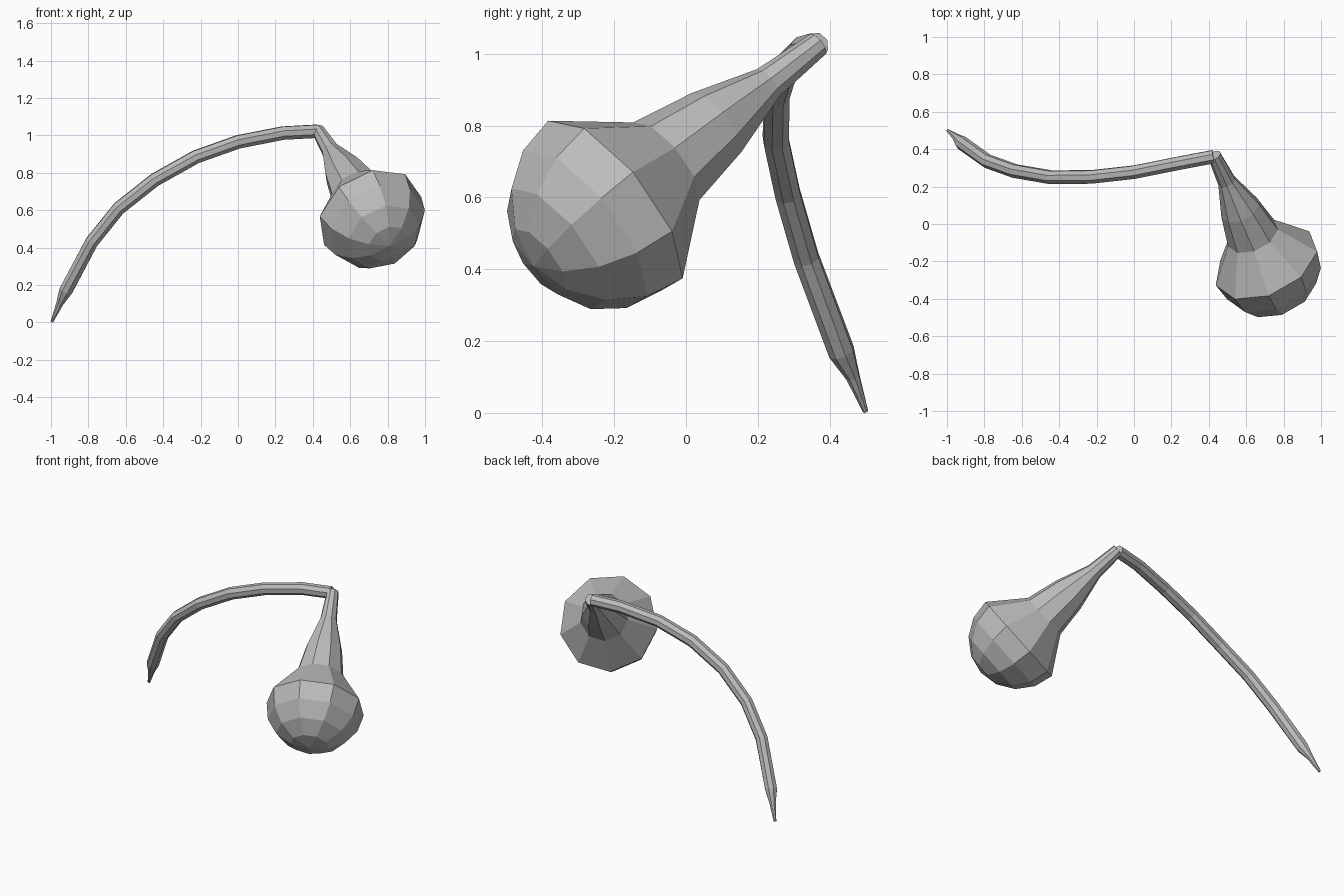
import bpy, bmesh, math
from mathutils import Vector

if "Cube" in bpy.data.objects:
    bpy.data.objects.remove(bpy.data.objects["Cube"], do_unlink=True)

grey = bpy.data.materials.new("mid_grey")
grey.use_nodes = True
colour = (0.5, 0.5, 0.5, 1)
grey.diffuse_color = colour
grey.node_tree.nodes["Principled BSDF"].inputs["Base Color"].default_value = colour


def sweep(name, path, radii, sides, ref):
    """Skin flat-faced rings along a path; a zero radius makes a point."""
    bm = bmesh.new()
    path = [Vector(p) for p in path]
    rings = []
    for i, (p, r) in enumerate(zip(path, radii)):
        tangent = Vector()
        if i > 0:
            tangent += (p - path[i - 1]).normalized()
        if i < len(path) - 1:
            tangent += (path[i + 1] - p).normalized()
        tangent.normalize()
        u = (ref - tangent * ref.dot(tangent)).normalized()
        v = u.cross(tangent)
        if r == 0:
            rings.append([bm.verts.new(p)])
            continue
        angles = [math.tau * k / sides for k in range(sides)]
        rings.append([bm.verts.new(p + r * (u * math.cos(a) + v * math.sin(a)))
                      for a in angles])
    for low, high in zip(rings, rings[1:]):
        for k in range(sides):
            n = (k + 1) % sides
            if len(high) == 1:
                bm.faces.new((low[k], low[n], high[0]))
            else:
                bm.faces.new((low[k], low[n], high[n], high[k]))
    for ring in (rings[0], rings[-1]):
        if len(ring) > 1:
            bm.faces.new(ring)
    bmesh.ops.recalc_face_normals(bm, faces=bm.faces)
    mesh = bpy.data.meshes.new(name)
    bm.to_mesh(mesh)
    bm.free()
    mesh.materials.append(grey)
    obj = bpy.data.objects.new(name, mesh)
    bpy.context.collection.objects.link(obj)
    return obj


# Curved stem, pinched to a thin tip at its foot
stem_path = [(-0.995, 0.5, 0.004), (-0.953, 0.465, 0.1), (-0.92, 0.433, 0.17),
             (-0.782, 0.335, 0.43), (-0.637, 0.283, 0.61), (-0.445, 0.25, 0.762),
             (-0.225, 0.252, 0.885), (0, 0.277, 0.965), (0.24, 0.325, 1.012),
             (0.425, 0.36, 1.022)]
stem_radii = [0.008, 0.02] + [0.038] * 8
sweep("stem", stem_path, stem_radii, 8, Vector((0, -0.5, 1)))

# Hanging bulb: slim neck, flared shoulder and a round end, on one slanted axis
centre = Vector((0.706, -0.207, 0.578))
axis = Vector((0.355, -0.737, -0.575)).normalized()
size = 0.295
profile = [(-0.78, 0.036), (-0.59, 0.05), (-0.39, 0.11), (-0.2, 0.145), (0, size)]
for step in (1, 2, 3):
    a = step * math.pi / 8
    profile.append((size * math.sin(a), size * math.cos(a)))
profile.append((size, 0))
sweep("bulb", [centre + axis * t for t, r in profile], [r for t, r in profile],
      9, Vector((0.014, -0.178, 0.237)))
